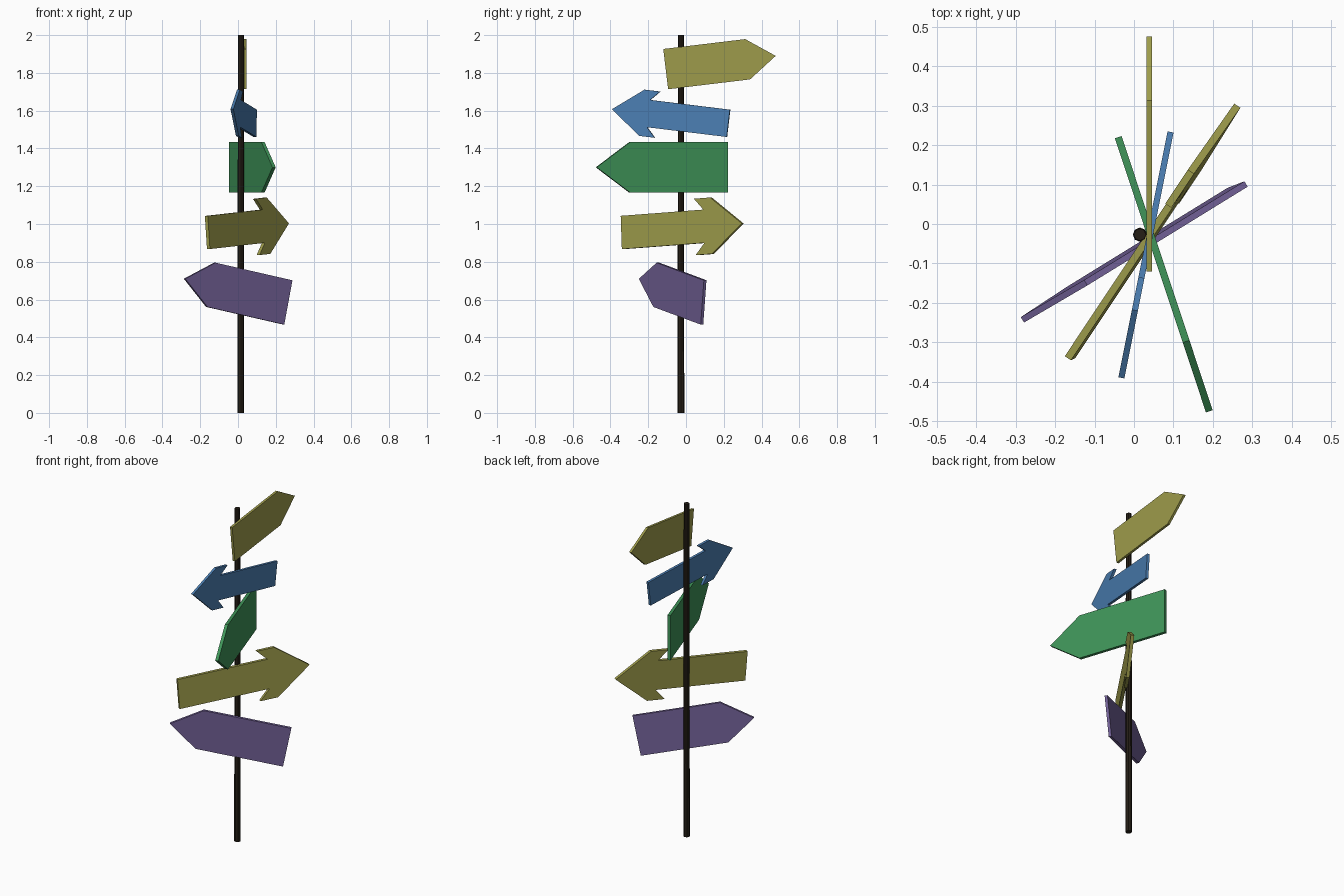
import bpy, bmesh
from math import radians
from mathutils import Vector, Matrix

if "Cube" in bpy.data.objects:
    bpy.data.objects.remove(bpy.data.objects["Cube"])

def material(name, rgb):
    m = bpy.data.materials.new(name)
    m.diffuse_color = (*rgb, 1)
    m.use_nodes = True
    m.node_tree.nodes["Principled BSDF"].inputs["Base Color"].default_value = m.diffuse_color
    return m

def add_object(name, bm, mat):
    me = bpy.data.meshes.new(name)
    bm.to_mesh(me)
    bm.free()
    me.materials.append(mat)
    ob = bpy.data.objects.new(name, me)
    bpy.context.collection.objects.link(ob)
    return ob

# Upper half outlines (along, half height) for a sign of length 1, tail to tip
PLANK = [(0, .183), (.745, .183)]
ARROW = [(0, .115), (.686, .115), (.61, .195), (.745, .195)]

def sign(name, half, tail, tip, mat, lean=0):
    tail, tip = Vector(tail), Vector(tip)
    length = (tip - tail).length
    x = (tip - tail).normalized()
    y = Vector((0, 0, 1)).cross(x).normalized()
    z = x.cross(y)
    frame = Matrix.Translation(tail) @ Matrix((x, y, z)).transposed().to_4x4() \
        @ Matrix.Rotation(radians(lean), 4, 'X')
    outline = half + [(1, 0)] + [(u, -h) for u, h in reversed(half)]
    t = .0245 * length
    bm = bmesh.new()
    face = bm.faces.new([bm.verts.new((u * length, -t / 2, h * length)) for u, h in outline])
    ext = bmesh.ops.extrude_face_region(bm, geom=[face], use_keep_orig=True)
    moved = [v for v in ext['geom'] if isinstance(v, bmesh.types.BMVert)]
    bmesh.ops.translate(bm, verts=moved, vec=(0, t, 0))
    bmesh.ops.recalc_face_normals(bm, faces=bm.faces)
    bm.transform(frame)
    add_object(name, bm, mat)

yellow = material("yellow_paint", (.34, .33, .07))
blue = material("blue_paint", (.07, .21, .45))
green = material("green_paint", (.05, .30, .10))
purple = material("purple_paint", (.17, .12, .31))
wood = material("dark_wood", (.018, .013, .008))

# Pole, slightly tapered
bm = bmesh.new()
bmesh.ops.create_cone(bm, cap_ends=True, segments=8, radius1=.018, radius2=.0155, depth=2,
                      matrix=Matrix.Translation((.015, -.027, 1)))
add_object("pole", bm, wood)

# Direction signs, top to bottom
sign("top_yellow_plank", PLANK, (.0385, -.1075, 1.82), (.0385, .475, 1.89), yellow)
sign("blue_arrow", ARROW, (.091, .225, 1.533), (-.032, -.39, 1.608), blue)
sign("green_plank", PLANK, (-.04, .22, 1.30), (.191, -.475, 1.30), green)
sign("yellow_arrow", ARROW, (-.162, -.3375, .955), (.262, .30, 1.003), yellow, -2)
sign("purple_plank", PLANK, (.2625, .093, .585), (-.283, -.243, .71), purple, -2)
